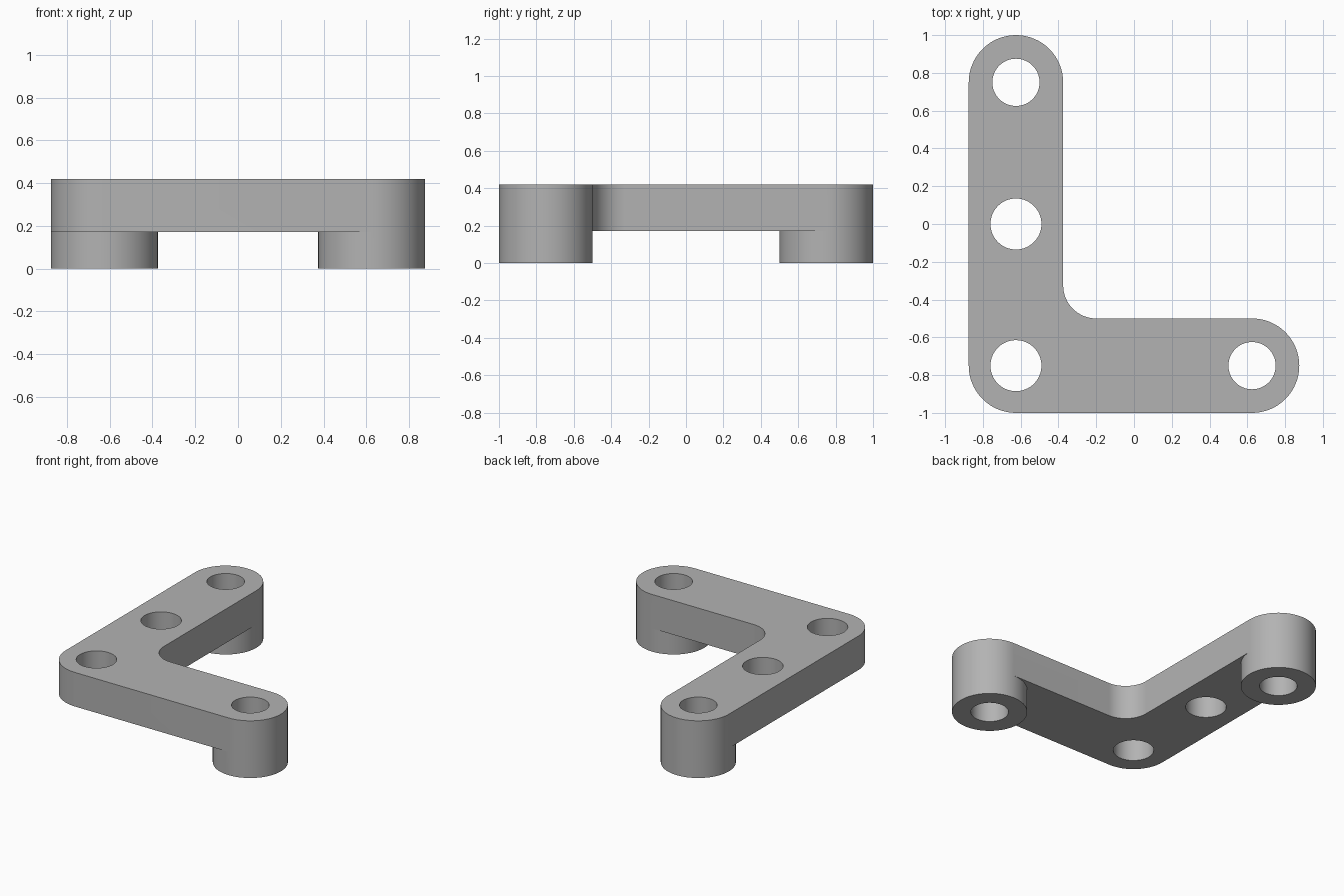
import bpy
import bmesh
from math import cos, sin, radians
from mathutils import Vector

if "Cube" in bpy.data.objects:
    bpy.data.objects.remove(bpy.data.objects["Cube"])

TOP, UNDER = 0.42, 0.17
ROUND, FILLET = 0.25, 0.175
CORNER, BACK, SIDE, MIDDLE = (-0.625, -0.75), (-0.625, 0.75), (0.625, -0.75), (-0.625, 0)

gray = bpy.data.materials.new("plain gray")
gray.use_nodes = True
gray.diffuse_color = (0.45, 0.45, 0.45, 1)
gray.node_tree.nodes["Principled BSDF"].inputs["Base Color"].default_value = gray.diffuse_color


def arc(centre, radius, start, end, steps):
    angles = [radians(start + (end - start) * i / steps) for i in range(steps + 1)]
    return [(centre[0] + radius * cos(a), centre[1] + radius * sin(a)) for a in angles]


def circle(centre, radius):
    return arc(centre, radius, 0, 360, 64)[:-1]


def prism(name, outline, low, high):
    """Extrude a counter-clockwise outline between two heights."""
    bm = bmesh.new()
    face = bm.faces.new([bm.verts.new((x, y, low)) for x, y in outline])
    ext = bmesh.ops.extrude_face_region(bm, geom=[face], use_keep_orig=True)
    verts = [v for v in ext["geom"] if isinstance(v, bmesh.types.BMVert)]
    bmesh.ops.translate(bm, verts=verts, vec=Vector((0, 0, high - low)))
    bmesh.ops.recalc_face_normals(bm, faces=bm.faces)
    mesh = bpy.data.meshes.new(name)
    bm.to_mesh(mesh)
    bm.free()
    mesh.materials.append(gray)
    obj = bpy.data.objects.new(name, mesh)
    bpy.context.collection.objects.link(obj)
    return obj


def combine(target, tool, operation):
    bpy.context.view_layer.objects.active = target
    mod = target.modifiers.new(operation.lower(), "BOOLEAN")
    mod.operation, mod.object, mod.solver = operation, tool, "EXACT"
    bpy.ops.object.modifier_apply(modifier=mod.name)
    bpy.data.objects.remove(tool)


# L-shaped plate with rounded ends, rounded outer corner and inner fillet
inner = (CORNER[0] + ROUND + FILLET, CORNER[1] + ROUND + FILLET)
outline = (arc(CORNER, ROUND, 180, 270, 16)
           + arc(SIDE, ROUND, -90, 90, 32)
           + arc(inner, FILLET, 270, 180, 16)
           + arc(BACK, ROUND, 0, 180, 32))
bracket = prism("bracket", outline, UNDER, TOP)

# Round feet under both arm ends
for spot in (BACK, SIDE):
    combine(bracket, prism("foot", circle(spot, ROUND), 0, UNDER), "UNION")

# Bolt holes
for spot, radius in ((BACK, 0.125), (SIDE, 0.125), (CORNER, 0.135), (MIDDLE, 0.135)):
    combine(bracket, prism("hole_cutter", circle(spot, radius), -0.1, TOP + 0.1), "DIFFERENCE")

bpy.ops.object.select_all(action="DESELECT")
bracket.select_set(True)
bpy.context.view_layer.objects.active = bracket
bpy.ops.object.shade_smooth_by_angle(angle=radians(30))
